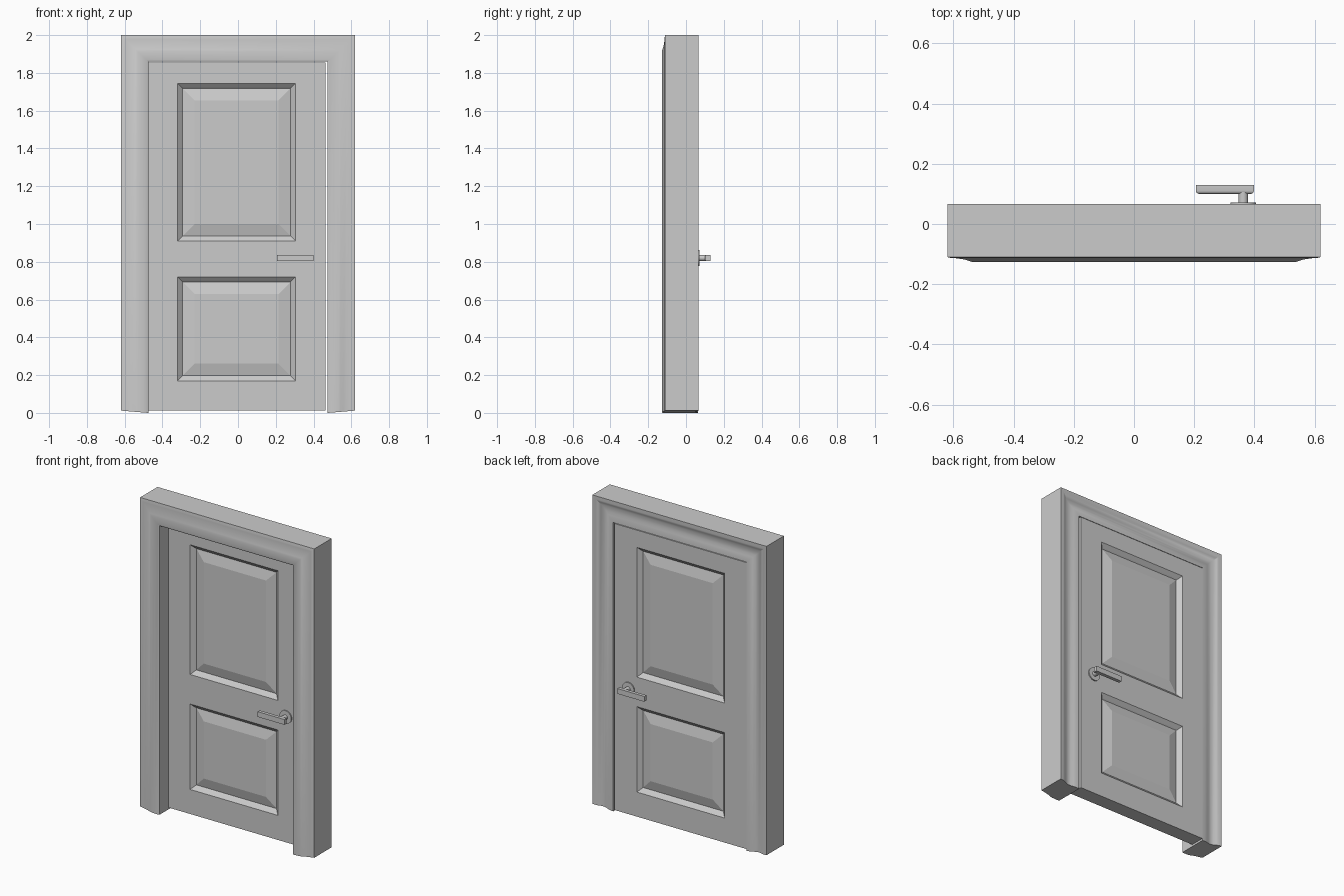
import bpy, bmesh, math
from mathutils import Matrix, Vector

if "Cube" in bpy.data.objects:
    bpy.data.objects.remove(bpy.data.objects["Cube"])

W, H = 0.62, 2.0          # frame half width and height
DOOR_F, DOOR_B = -0.03, 0.064


def finish(bm, name, smooth=None):
    bmesh.ops.recalc_face_normals(bm, faces=bm.faces)
    me = bpy.data.meshes.new(name)
    bm.to_mesh(me)
    bm.free()
    ob = bpy.data.objects.new(name, me)
    bpy.context.collection.objects.link(ob)
    if smooth:
        bpy.ops.object.select_all(action='DESELECT')
        ob.select_set(True)
        bpy.context.view_layer.objects.active = ob
        bpy.ops.object.shade_smooth_by_angle(angle=math.radians(smooth))
    return ob


# Frame: moulded cross-section (distance in from the outer edge, y) mitred around the opening
profile = [(0, -0.110), (0.012, -0.113), (0.022, -0.113), (0.045, -0.116), (0.062, -0.119),
           (0.078, -0.125), (0.090, -0.127), (0.115, -0.126), (0.135, -0.124), (0.145, -0.119),
           (0.145, 0.063), (0.125, 0.062), (0.105, 0.058), (0.088, 0.052), (0.070, 0.050),
           (0.052, 0.054), (0.036, 0.061), (0.022, 0.066), (0, 0.067)]
bm = bmesh.new()
rings = []
for sx, top in ((-1, False), (-1, True), (1, True), (1, False)):
    rings.append([bm.verts.new((sx * (W - s), y, H - s * 0.97 if top else 0.012 * (1 - s / 0.145)))
                  for s, y in profile])
for a, b in zip(rings, rings[1:]):
    for i in range(len(profile)):
        j = (i + 1) % len(profile)
        bm.faces.new((a[i], a[j], b[j], b[i]))
bm.faces.new(rings[0])
bm.faces.new(rings[-1])
finish(bm, "door_frame", 25)

# Door leaf: gridded slab whose panel cells are inset on both faces
xs = [-0.474, -0.32, 0.305, 0.464]
zs = [0.012, 0.17, 0.72, 0.91, 1.745, 1.856]
bm = bmesh.new()
panels = []
for y in (DOOR_F, DOOR_B):
    g = [[bm.verts.new((x, y, z)) for z in zs] for x in xs]
    for i in range(3):
        for k in range(5):
            f = bm.faces.new((g[i][k], g[i + 1][k], g[i + 1][k + 1], g[i][k + 1]))
            if i == 1 and k in (1, 3):
                panels.append(f)
bmesh.ops.bridge_loops(bm, edges=[e for e in bm.edges if e.is_boundary])
bmesh.ops.recalc_face_normals(bm, faces=bm.faces)
for width, depth in ((0.020, -0.018), (0.007, -0.007), (0.064, 0.016)):
    bmesh.ops.inset_individual(bm, faces=panels, thickness=width, depth=depth, use_even_offset=True)
finish(bm, "door_leaf")


# Handles: rosette, stem and lever on each face
def disc(bm, r, y0, y1, n=32):
    m = Matrix.Translation((0.363, (y0 + y1) / 2, 0.82)) @ Matrix.Rotation(math.pi / 2, 4, 'X')
    bmesh.ops.create_cone(bm, cap_ends=True, segments=n, radius1=r, radius2=r,
                          depth=abs(y1 - y0), matrix=m)


for side, base, d in (("front", DOOR_F, -1), ("back", DOOR_B, 1)):
    bm = bmesh.new()
    disc(bm, 0.042, base - d * 0.002, base + d * 0.007)
    finish(bm, side + "_rosette", 30)
    bm = bmesh.new()
    disc(bm, 0.016, base, base + d * 0.045, 20)
    finish(bm, side + "_handle_stem", 30)
    # Lever: bar with flat outer face, rounded towards the door
    bm = bmesh.new()
    bmesh.ops.create_cube(bm, size=1, matrix=Matrix.Translation((0.302, base + d * 0.051, 0.82))
                          @ Matrix.Diagonal((0.193, 0.030, 0.034, 1)))
    inner = base + d * 0.036
    edges = [e for e in bm.edges if all(abs(v.co.y - inner) < 1e-4 for v in e.verts)]
    bmesh.ops.bevel(bm, geom=edges, offset=0.011, segments=4, profile=0.5, affect='EDGES')
    finish(bm, side + "_lever", 35)
